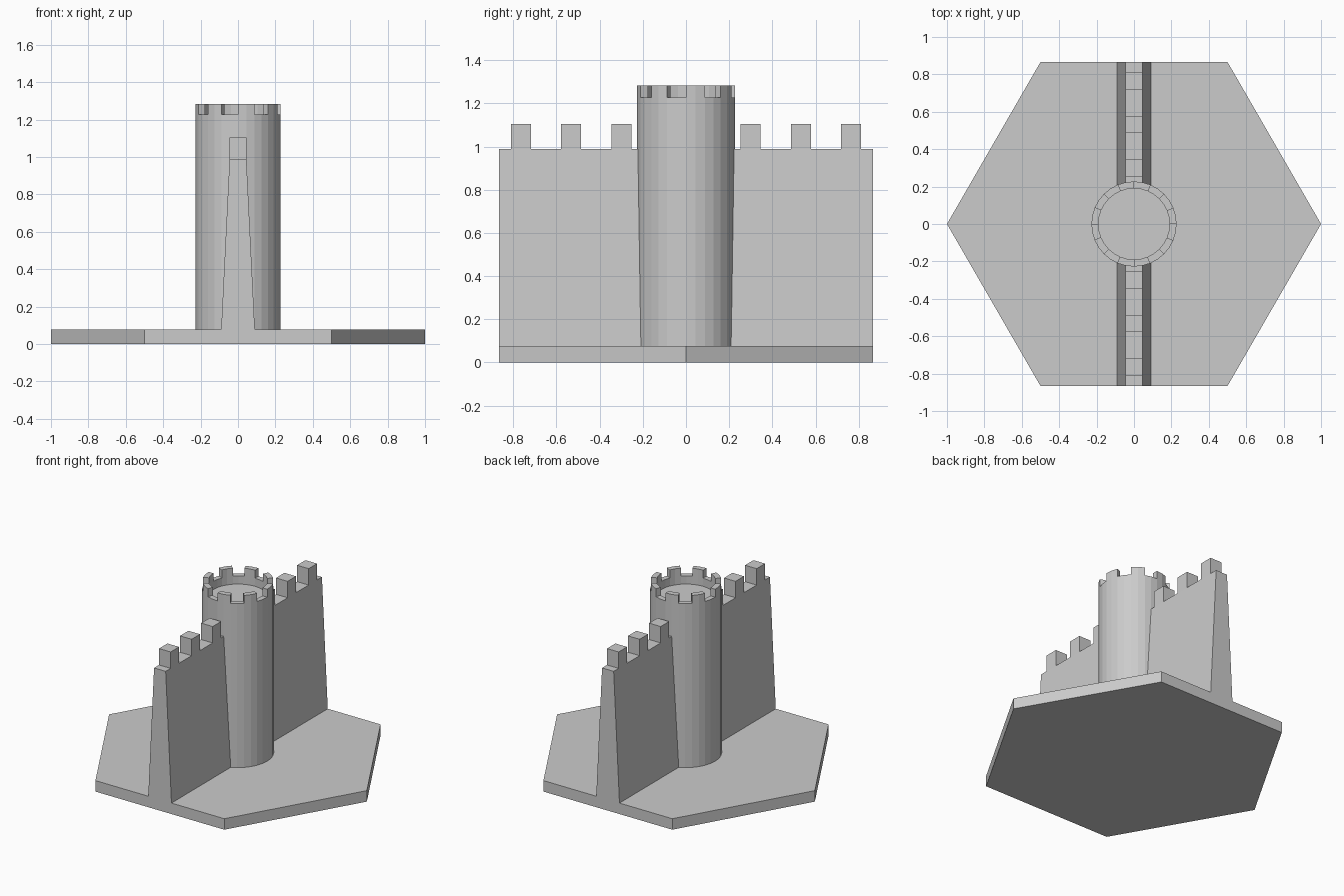
import bpy, bmesh
from math import sin, cos, pi, radians

if "Cube" in bpy.data.objects:
    bpy.data.objects.remove(bpy.data.objects["Cube"])

BASE_H = 0.077
R_OUT, R_IN = 0.2275, 0.19
Z_FLOOR, Z_RIM, Z_TOP = 1.17, 1.227, 1.283
SEGS = 32


def make_object(name, bm):
    bmesh.ops.recalc_face_normals(bm, faces=bm.faces)
    me = bpy.data.meshes.new(name)
    bm.to_mesh(me)
    bm.free()
    ob = bpy.data.objects.new(name, me)
    bpy.context.collection.objects.link(ob)
    return ob


def add_prism(bm, points, offset):
    """Extrude a closed outline by an offset vector."""
    face = bm.faces.new([bm.verts.new(p) for p in points])
    res = bmesh.ops.extrude_face_region(bm, geom=[face], use_keep_orig=True)
    verts = [g for g in res["geom"] if isinstance(g, bmesh.types.BMVert)]
    bmesh.ops.translate(bm, verts=verts, vec=offset)


def polar(r, a, z):
    return (r * cos(a), r * sin(a), z)


def mirror_y(ob):
    mod = ob.modifiers.new("mirror", 'MIRROR')
    mod.use_axis = (False, True, False)


# Hexagonal ground tile
bm = bmesh.new()
add_prism(bm, [polar(1, i * pi / 3, 0) for i in range(6)], (0, 0, BASE_H))
make_object("hex_base", bm)

# Tower drum with sunken roof, turned from a profile
bm = bmesh.new()
profile = [(R_OUT, BASE_H), (R_OUT, Z_RIM), (R_IN, Z_RIM), (R_IN, Z_FLOOR)]
rings = [[bm.verts.new(polar(r, 2 * pi * i / SEGS, z)) for i in range(SEGS)]
         for r, z in profile]
for lower, upper in zip(rings, rings[1:]):
    for i in range(SEGS):
        j = (i + 1) % SEGS
        bm.faces.new((lower[i], lower[j], upper[j], upper[i]))
bm.faces.new(rings[0])
bm.faces.new(rings[-1])
make_object("tower", bm)

# Eight curved battlements around the tower rim
bm = bmesh.new()
for k in range(8):
    angles = [radians(45 * k + d) for d in (0, 11.25, 22.5)]
    outline = [polar(R_OUT, a, Z_RIM) for a in angles]
    outline += [polar(R_IN, a, Z_RIM) for a in reversed(angles)]
    add_prism(bm, outline, (0, 0, Z_TOP - Z_RIM))
make_object("tower_battlements", bm)

# Tapered wall, running from each tile edge into the tower
WALL_END, WALL_TOP = sin(pi / 3), 0.989
bm = bmesh.new()
section = [(-0.09, BASE_H), (0.09, BASE_H), (0.045, WALL_TOP), (-0.045, WALL_TOP)]
add_prism(bm, [(x, 0.2, z) for x, z in section], (0, WALL_END - 0.2, 0))
mirror_y(make_object("wall", bm))

# Square battlements on the wall
bm = bmesh.new()
for y in (0.298, 0.532, 0.765):
    outline = [(sx * 0.045, y + sy * 0.0465, WALL_TOP)
               for sx, sy in ((-1, -1), (1, -1), (1, 1), (-1, 1))]
    add_prism(bm, outline, (0, 0, 1.104 - WALL_TOP))
mirror_y(make_object("wall_battlements", bm))
